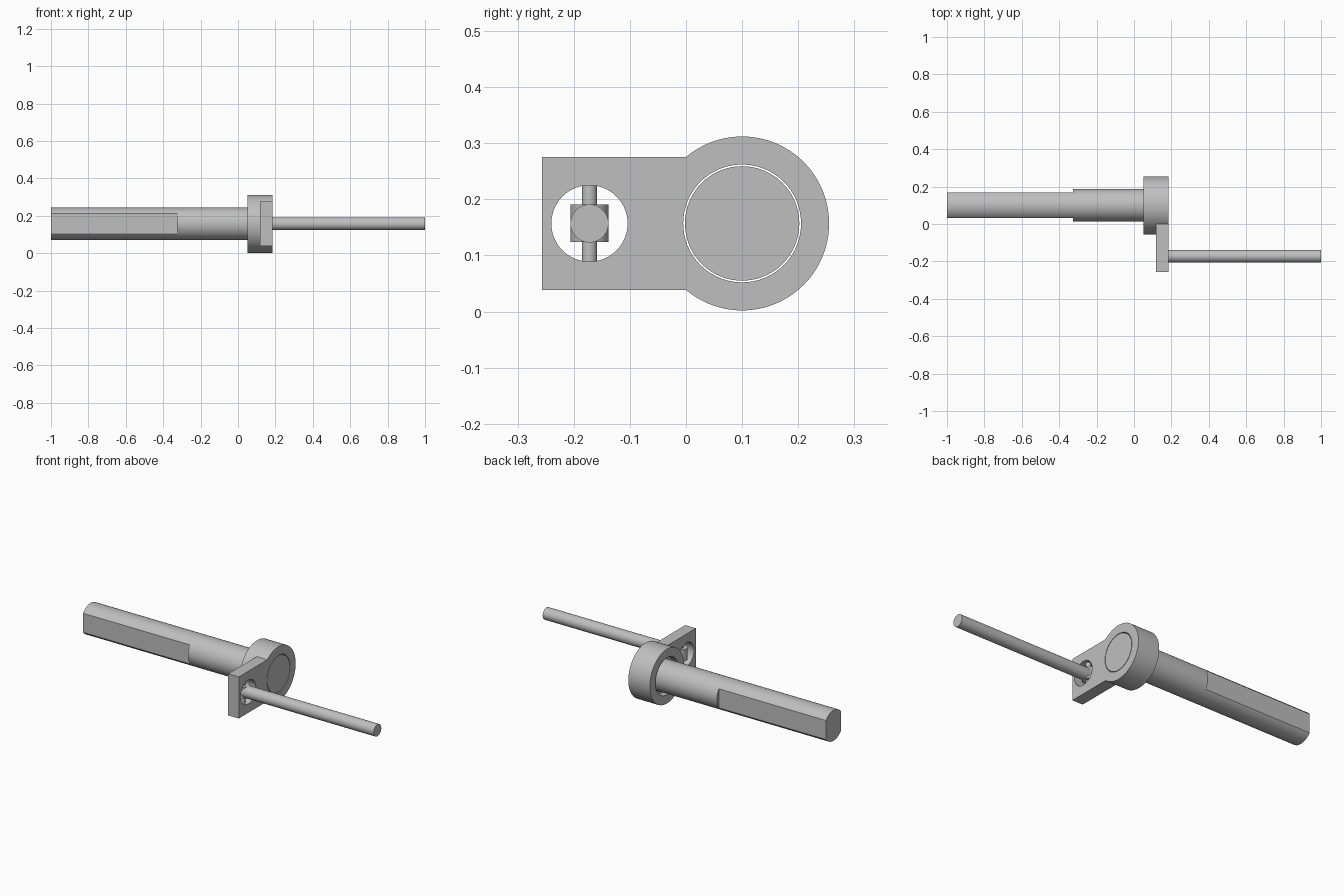
import bpy
import math

cube = bpy.data.objects.get("Cube")
if cube:
    bpy.data.objects.remove(cube, do_unlink=True)

AXIS_Y, AXIS_Z = 0.1, 0.157      # main shaft axis
PIN_Y = -0.172                   # handle axis
FACE_X = 0.185                   # outer face of the crank

steel = bpy.data.materials.new("light_grey_metal")
steel.use_nodes = True
colour = (0.52, 0.52, 0.52, 1)
steel.diffuse_color = colour
steel.node_tree.nodes["Principled BSDF"].inputs["Base Color"].default_value = colour


def finish(ob, name):
    ob.name = name
    ob.data.materials.clear()
    ob.data.materials.append(steel)
    return ob


def rod_x(name, x0, x1, y, radius, sides=64):
    """Cylinder running along x."""
    bpy.ops.mesh.primitive_cylinder_add(
        vertices=sides, radius=radius, depth=x1 - x0,
        location=((x0 + x1) / 2, y, AXIS_Z), rotation=(0, math.pi / 2, 0))
    return finish(bpy.context.object, name)


def rod_z(name, x, y, radius, height):
    """Upright cylinder centred on the axis height."""
    bpy.ops.mesh.primitive_cylinder_add(
        vertices=48, radius=radius, depth=height, location=(x, y, AXIS_Z))
    return finish(bpy.context.object, name)


def box(name, x0, x1, y0, y1, height):
    bpy.ops.mesh.primitive_cube_add(
        size=1, location=((x0 + x1) / 2, (y0 + y1) / 2, AXIS_Z))
    ob = bpy.context.object
    ob.scale = (x1 - x0, y1 - y0, height)
    bpy.ops.object.transform_apply(location=False, rotation=False, scale=True)
    return finish(ob, name)


def combine(target, tool, operation):
    """Apply a boolean and discard the tool."""
    mod = target.modifiers.new("cut", "BOOLEAN")
    mod.operation = operation
    mod.solver = "EXACT"
    mod.object = tool
    bpy.ops.object.select_all(action="DESELECT")
    bpy.context.view_layer.objects.active = target
    target.select_set(True)
    bpy.ops.object.modifier_apply(modifier=mod.name)
    bpy.data.objects.remove(tool, do_unlink=True)


# Main shaft with two flats on its far half
shaft = rod_x("main_shaft", -1, 0.1, AXIS_Y, 0.087)
for side in (-1, 1):
    near, far = sorted((AXIS_Y + side * 0.068, AXIS_Y + side * 0.15))
    combine(shaft, box("flat_cutter", -1.1, -0.325, near, far, 0.4), "DIFFERENCE")

# Plug filling the collar bore
plug = rod_x("shaft_plug", 0.08, FACE_X, AXIS_Y, 0.102)

# Round collar and side arm in one piece, bored twice
crank = rod_x("crank_collar", 0.05, FACE_X, AXIS_Y, 0.155, 96)
combine(crank, box("arm", 0.118, FACE_X, -0.257, 0.05, 0.237), "UNION")
combine(crank, rod_x("bore_cutter", 0, 0.3, AXIS_Y, 0.105), "DIFFERENCE")
combine(crank, rod_x("eye_cutter", 0, 0.3, PIN_Y, 0.068), "DIFFERENCE")

# Pivoting handle inside the arm's eye
mid_x = (0.118 + FACE_X) / 2
pin = rod_z("pivot_pin", mid_x, PIN_Y, 0.0135, 0.14)
barrel = rod_z("pivot_barrel", mid_x, PIN_Y, 0.0335, 0.067)
handle = rod_x("handle_rod", mid_x, 1, PIN_Y, 0.034, 48)

bpy.ops.object.select_all(action="DESELECT")
for ob in (shaft, plug, crank, pin, barrel, handle):
    ob.select_set(True)
bpy.context.view_layer.objects.active = shaft
bpy.ops.object.shade_smooth_by_angle(angle=math.radians(30))
